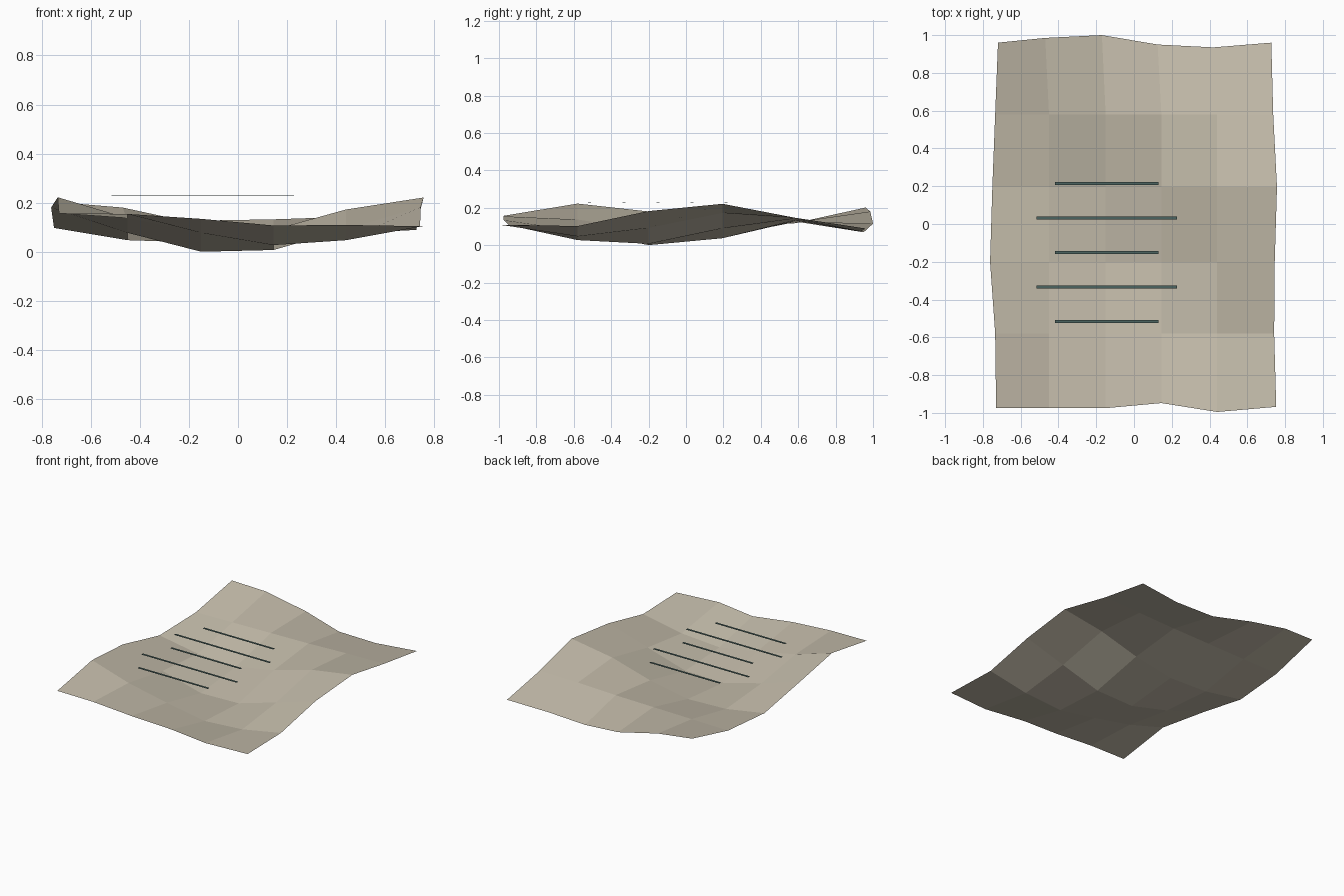
import bpy, bmesh

if "Cube" in bpy.data.objects:
    bpy.data.objects.remove(bpy.data.objects["Cube"])


def material(name, rgb):
    m = bpy.data.materials.new(name)
    m.diffuse_color = (*rgb, 1)
    m.use_nodes = True
    m.node_tree.nodes["Principled BSDF"].inputs["Base Color"].default_value = m.diffuse_color
    return m


def make_object(name, bm, mat):
    mesh = bpy.data.meshes.new(name)
    bm.to_mesh(mesh)
    bm.free()
    mesh.materials.append(mat)
    obj = bpy.data.objects.new(name, mesh)
    bpy.context.collection.objects.link(obj)
    return obj


paper = material("aged paper", (0.56, 0.51, 0.41))
ink = material("dark teal ink", (0.07, 0.125, 0.115))

# Crumpled sheet: 6 x 6 grid, one row of heights per y, front to back
columns = [-0.74, -0.45, -0.15, 0.145, 0.44, 0.745]
rows = [-0.97, -0.58, -0.20, 0.195, 0.58, 0.96]
heights = [
    [0.160, 0.157, 0.137, 0.110, 0.112, 0.107],
    [0.225, 0.140, 0.080, 0.030, 0.050, 0.105],
    [0.183, 0.080, 0.003, 0.010, 0.095, 0.185],
    [0.100, 0.050, 0.040, 0.093, 0.175, 0.224],
    [0.120, 0.125, 0.130, 0.135, 0.145, 0.150],
    [0.204, 0.183, 0.118, 0.072, 0.076, 0.092],
]
# Ragged outline
left_x = [-0.73, -0.735, -0.762, -0.75, -0.735, -0.72]
right_x = [0.753, 0.742, 0.745, 0.757, 0.737, 0.727]
front_y = [-0.975, -0.975, -0.975, -0.948, -0.995, -0.968]
back_y = [0.96, 0.985, 1.0, 0.95, 0.935, 0.96]

bm = bmesh.new()
grid = []
for j in range(6):
    line = []
    for i in range(6):
        x = left_x[j] if i == 0 else right_x[j] if i == 5 else columns[i]
        y = front_y[i] if j == 0 else back_y[i] if j == 5 else rows[j]
        if j == 5 and 0 < i < 5:
            x -= 0.02
        line.append(bm.verts.new((x, y, heights[j][i] - 0.003)))
    grid.append(line)
for j in range(5):
    for i in range(5):
        bm.faces.new((grid[j][i], grid[j][i + 1], grid[j + 1][i + 1], grid[j + 1][i]))
make_object("crumpled_sheet", bm, paper)

# Ink lines: flat plates, alternately short and long
for k in range(5):
    half = 0.372 if k % 2 else 0.274
    y = -0.515 + 0.1825 * k
    bm = bmesh.new()
    bmesh.ops.create_cube(bm, size=1)
    for v in bm.verts:
        v.co = (-0.144 + v.co.x * 2 * half, y + v.co.y * 0.016, 0.229 + v.co.z * 0.002)
    make_object(f"ink_line_{k + 1}", bm, ink)
